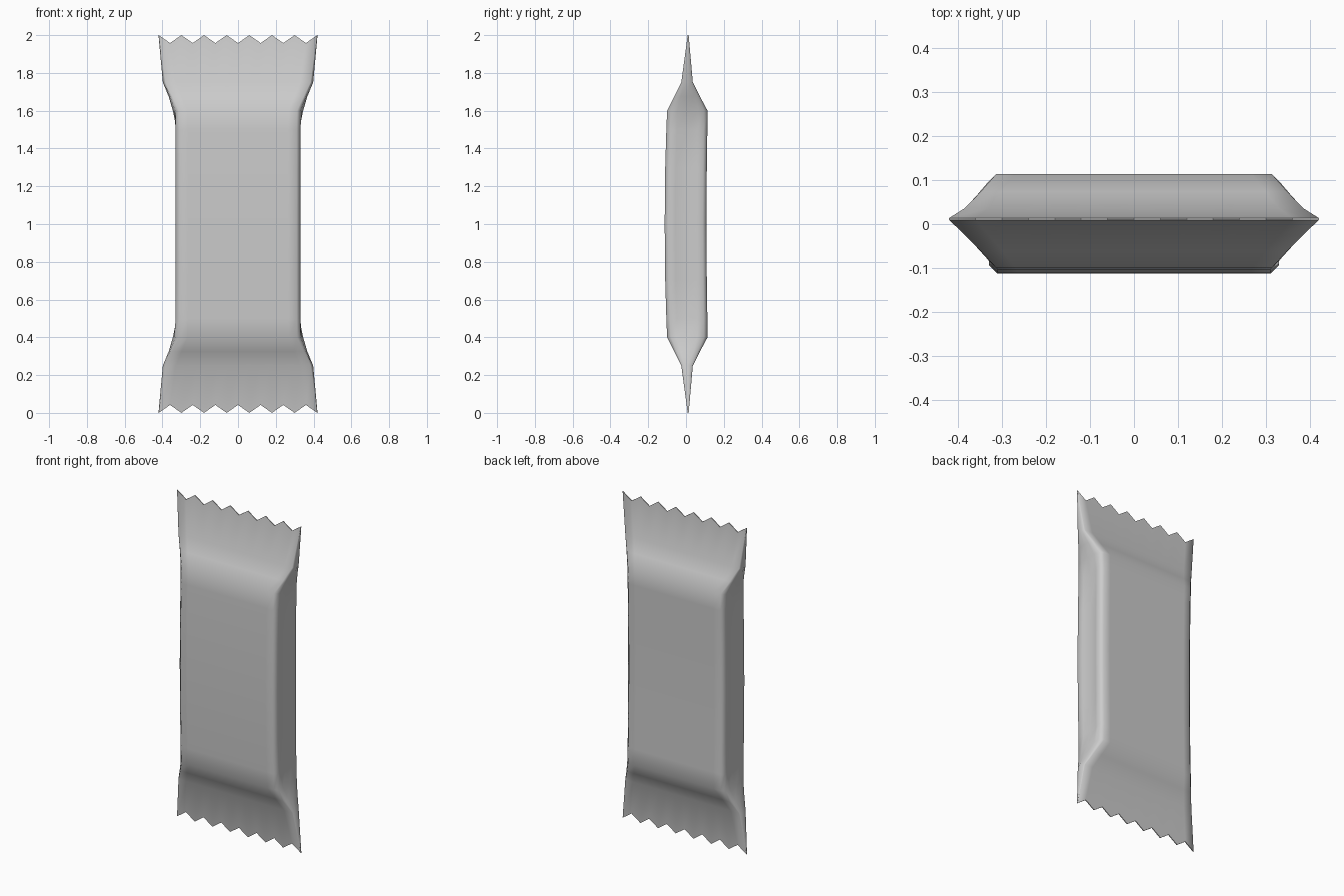
import bpy
import bmesh

cube = bpy.data.objects.get("Cube")
if cube:
    bpy.data.objects.remove(cube, do_unlink=True)

foil = bpy.data.materials.new("silver_grey_foil")
foil.use_nodes = True
GREY = (0.6, 0.6, 0.6, 1)
foil.diffuse_color = GREY
foil.node_tree.nodes["Principled BSDF"].inputs["Base Color"].default_value = GREY

TEETH = 7
COLS = 2 * TEETH
TOOTH_DEPTH = 0.042

# Upper half profile: height, corner half width, side seam half width, front y, back y
upper = [
    (1.0, 0.33, 0.316, -0.113, 0.108),
    (1.3, 0.33, 0.316, -0.11, 0.11),
    (1.5, 0.33, 0.318, -0.104, 0.113),
    (1.6, 0.332, 0.345, -0.1, 0.114),
    (1.675, 0.36, 0.367, -0.062, 0.074),
    (1.75, 0.39, 0.398, -0.025, 0.036),
    (2.0, 0.42, 0.421, 0.009, 0.014),
]
rows = [(2 - r[0], *r[1:]) for r in reversed(upper[1:])] + upper


def section(row):
    """One closed loop around the wrapper, with rounded corners and creased sides."""
    z, w, seam, front, back = row
    rnd = 0.09 * (back - front)
    mid = (front + back) / 2
    end = 1 if z > 1.99 else -1 if z < 0.01 else 0
    flat = []
    for i in range(COLS + 1):
        x = (w - rnd) * (2 * i / COLS - 1)
        flat.append((x, z - end * TOOTH_DEPTH * (i % 2)))
    side = [(w, front + rnd), ((w + seam) / 2, (front + mid) / 2), (seam, mid),
            ((w + seam) / 2, (back + mid) / 2), (w, back - rnd)]
    loop = [(x, front, h) for x, h in flat]
    loop += [(x, y, z) for x, y in side]
    loop += [(x, back, h) for x, h in reversed(flat)]
    loop += [(-x, y, z) for x, y in reversed(side)]
    return loop


# Skin the wrapper between neighbouring sections
bm = bmesh.new()
rings = [[bm.verts.new(p) for p in section(r)] for r in rows]
n = len(rings[0])
for a, b in zip(rings, rings[1:]):
    for i in range(n):
        j = (i + 1) % n
        bm.faces.new((a[i], a[j], b[j], b[i]))

# Close the thin zigzag ends
back_start = COLS + 6
for ring in (rings[0], rings[-1]):
    for i in range(COLS):
        k = back_start + COLS - i
        bm.faces.new((ring[i], ring[i + 1], ring[k - 1], ring[k]))
    bm.faces.new(ring[COLS:back_start + 1])
    bm.faces.new(ring[back_start + COLS:] + [ring[0]])
bmesh.ops.recalc_face_normals(bm, faces=bm.faces)

mesh = bpy.data.meshes.new("wrapper")
bm.to_mesh(mesh)
bm.free()
mesh.materials.append(foil)
wrapper = bpy.data.objects.new("wrapper", mesh)
bpy.context.collection.objects.link(wrapper)

# Smooth foil with crisp cut ends
bpy.context.view_layer.objects.active = wrapper
wrapper.select_set(True)
bpy.ops.object.shade_smooth_by_angle(angle=1.0)
